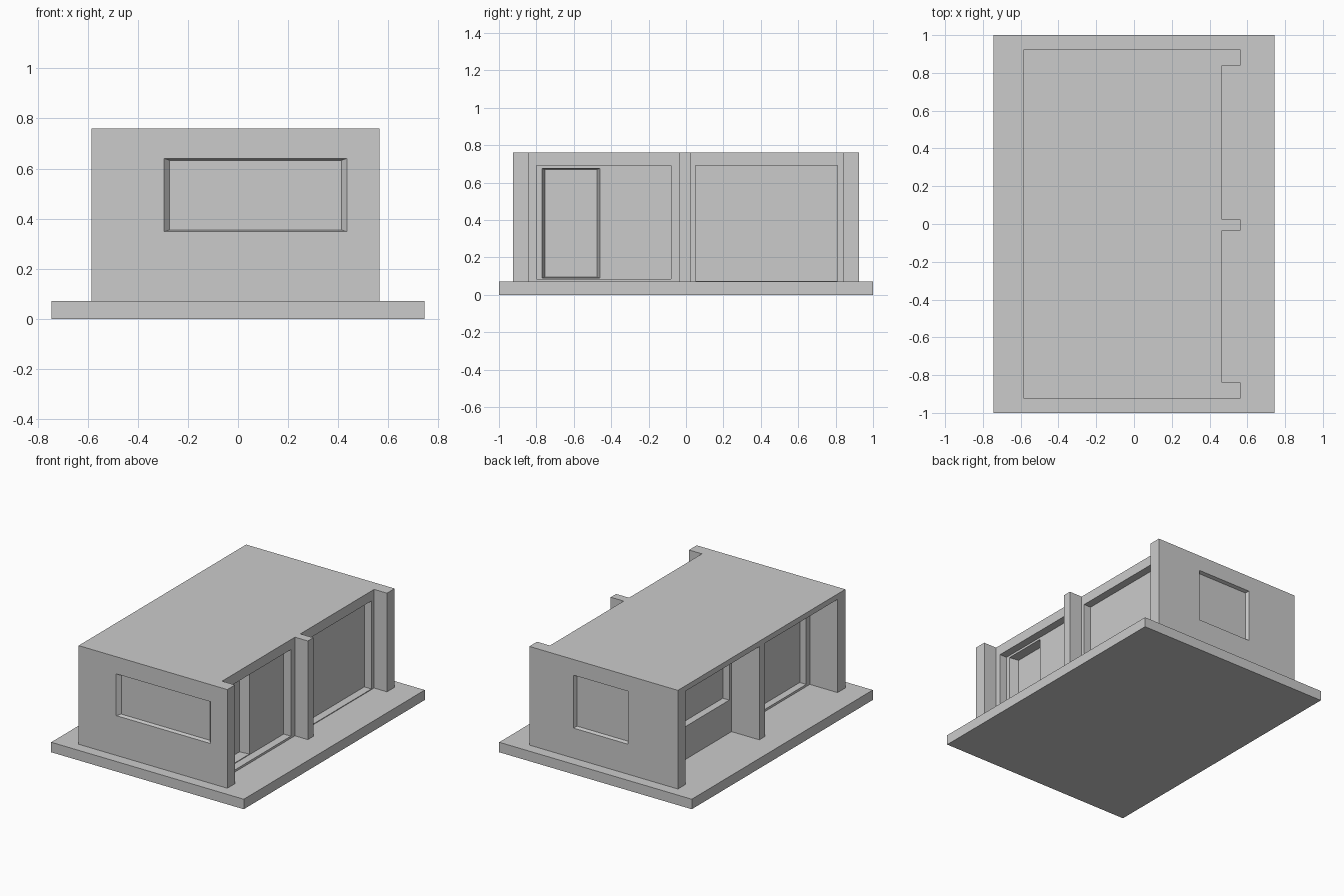
import bpy, bmesh
from mathutils import Vector

if "Cube" in bpy.data.objects:
    bpy.data.objects.remove(bpy.data.objects["Cube"])


def make_object(name, bm):
    bmesh.ops.recalc_face_normals(bm, faces=bm.faces)
    mesh = bpy.data.meshes.new(name)
    bm.to_mesh(mesh)
    bm.free()
    ob = bpy.data.objects.new(name, mesh)
    bpy.context.collection.objects.link(ob)
    return ob


def extrude_plan(name, points, z0, z1):
    bm = bmesh.new()
    face = bm.faces.new([bm.verts.new((x, y, z0)) for x, y in points])
    top = bmesh.ops.extrude_face_region(bm, geom=[face])["geom"]
    bmesh.ops.translate(bm, vec=(0, 0, z1 - z0),
                        verts=[v for v in top if isinstance(v, bmesh.types.BMVert)])
    return make_object(name, bm)


def cut(target, name, axis, face, depth, u, z, taper=(0, 0)):
    """Cut a tapered recess into the plane axis=face; depth is signed."""
    bm = bmesh.new()
    rings = []
    for k in (-0.1, 1):          # start slightly outside, along the same taper
        du, dz = taper[0] * k, taper[1] * k
        ring = []
        for a, b in ((u[0] + du, z[0] + dz), (u[1] - du, z[0] + dz),
                     (u[1] - du, z[1] - dz), (u[0] + du, z[1] - dz)):
            d = face + depth * k
            ring.append(bm.verts.new((d, a, b) if axis == "x" else (a, d, b)))
        rings.append(ring)
    r0, r1 = rings
    bm.faces.new(r0)
    bm.faces.new(r1[::-1])
    for i in range(4):
        j = (i + 1) % 4
        bm.faces.new((r0[i], r0[j], r1[j], r1[i]))
    cutter = make_object(name, bm)
    cutter.hide_render = True
    mod = target.modifiers.new(name, "BOOLEAN")
    mod.operation, mod.solver, mod.object = "DIFFERENCE", "EXACT", cutter
    bpy.context.view_layer.objects.active = target
    bpy.ops.object.modifier_apply(modifier=name)
    bpy.data.objects.remove(cutter, do_unlink=True)


# Ground slab
extrude_plan("base_slab", [(-.745, -1), (.745, -1), (.745, 1), (-.745, 1)], 0, .07)

# House body with three piers on the right side
house = extrude_plan("house", [
    (-.585, -.925), (.565, -.925), (.565, -.84), (.465, -.84),
    (.465, -.035), (.565, -.035), (.565, .025), (.465, .025),
    (.465, .84), (.565, .84), (.565, .925), (-.585, .925)], .07, .76)

# Covered porches on the left side, under the roof
PORCH = -.37
cut(house, "porch_front", "x", -.585, PORCH + .585, (-.84, -.035), (.03, .722))
cut(house, "porch_rear", "x", -.585, PORCH + .585, (.025, .84), (.03, .722))

# Glazed openings in the porch walls
cut(house, "porch_door", "x", PORCH, .05, (-.80, -.08), (.085, .69))
cut(house, "porch_window", "x", PORCH, .05, (.05, .81), (.30, .69))

# Glazed openings and door on the right side
cut(house, "right_glazing_front", "x", .465, -.055, (-.80, -.08), (.085, .69))
cut(house, "right_glazing_rear", "x", .465, -.055, (.05, .81), (.075, .69))
cut(house, "right_door", "x", .41, -.065, (-.77, -.46), (.09, .675), (.015, .004))

# End wall windows with splayed reveals
cut(house, "front_window", "y", -.925, .025, (-.295, .435), (.348, .64), (.022, .007))
cut(house, "back_window", "y", .925, -.025, (-.20, .222), (.28, .65), (.01, .007))
